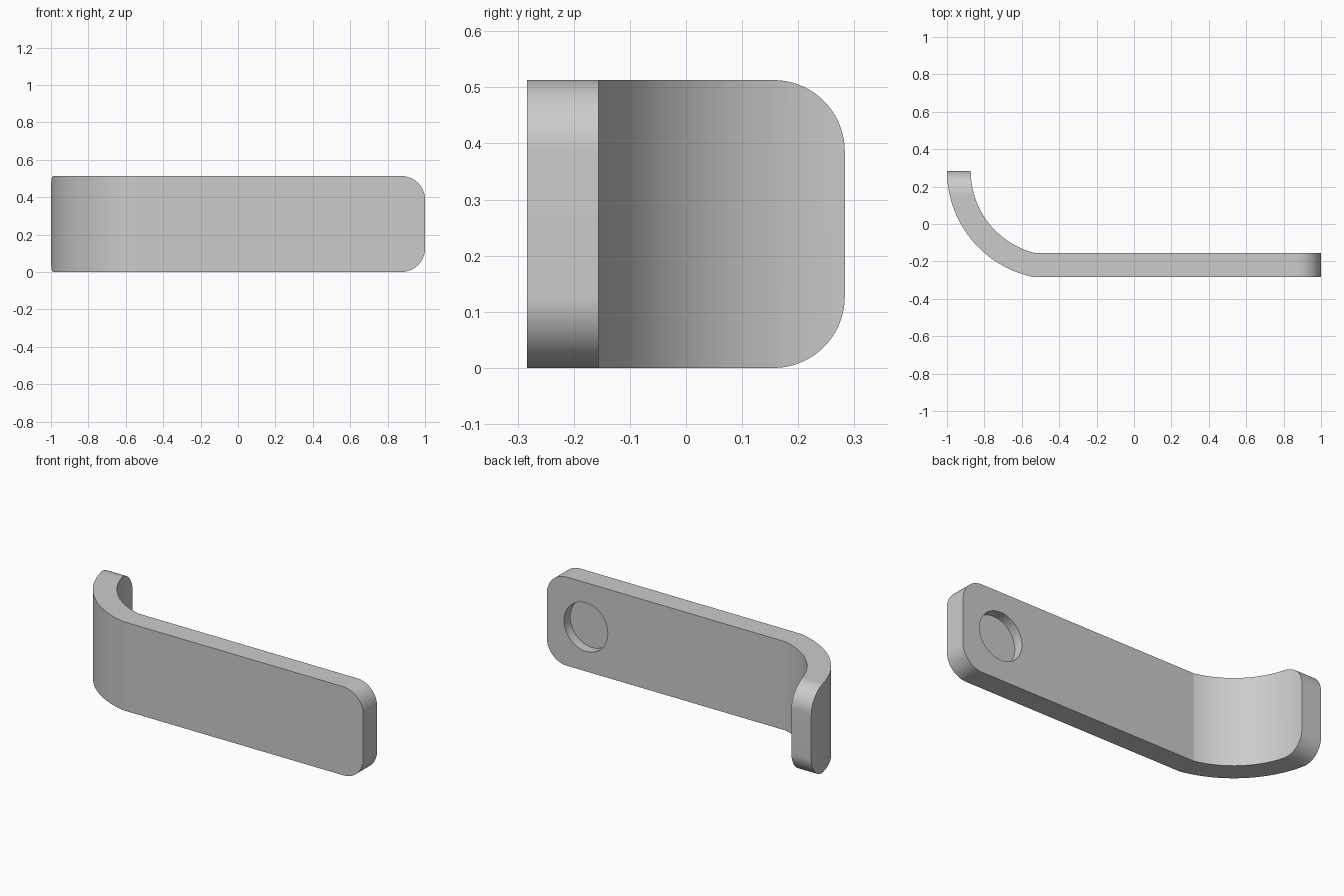
import bpy, bmesh, math
from mathutils import Vector

HEIGHT, THICK, CORNER = 0.513, 0.127, 0.127
FRONT, BACK = -0.283, 0.283
BEND_X, BEND_R = -0.422, 0.578      # bend centre and outer radius

if "Cube" in bpy.data.objects:
    bpy.data.objects.remove(bpy.data.objects["Cube"])

grey = bpy.data.materials.new("plain grey")
grey.use_nodes = True
colour = (0.6, 0.6, 0.6, 1)
grey.diffuse_color = colour
grey.node_tree.nodes["Principled BSDF"].inputs["Base Color"].default_value = colour


def arc(cx, cy, r, start, end, steps):
    """Points on a circular arc, angles in radians."""
    angles = [start + (end - start) * i / steps for i in range(steps + 1)]
    return [(cx + r * math.cos(a), cy + r * math.sin(a)) for a in angles]


def prism(name, outline, place, low, high):
    """Extrude a 2D outline; place(u, v, w) gives the 3D position."""
    bm = bmesh.new()
    face = bm.faces.new([bm.verts.new(place(u, v, low)) for u, v in outline])
    sweep = Vector(place(0, 0, high)) - Vector(place(0, 0, low))
    new = bmesh.ops.extrude_face_region(bm, geom=[face])["geom"]
    bmesh.ops.translate(bm, vec=sweep,
                        verts=[g for g in new if isinstance(g, bmesh.types.BMVert)])
    bmesh.ops.recalc_face_normals(bm, faces=bm.faces)
    mesh = bpy.data.meshes.new(name)
    bm.to_mesh(mesh)
    bm.free()
    mesh.materials.append(grey)
    obj = bpy.data.objects.new(name, mesh)
    bpy.context.collection.objects.link(obj)
    return obj


def rounded_end(limit):
    """Rectangle of the plate's height with two rounded corners at u = limit."""
    u = limit - CORNER
    return ([(-2, 0)] + arc(u, CORNER, CORNER, -math.pi / 2, 0, 18)
            + arc(u, HEIGHT - CORNER, CORNER, 0, math.pi / 2, 18) + [(-2, HEIGHT)])


def bend(radius, y_end):
    """Arc from the hooked end to where it meets the straight plate."""
    stop = math.pi + math.asin((BACK - y_end) / radius)
    return arc(BEND_X, BACK, radius, math.pi, stop, 36)


def combine(target, cutter, operation):
    mod = target.modifiers.new(cutter.name, "BOOLEAN")
    mod.object, mod.operation, mod.solver = cutter, operation, "EXACT"
    bpy.context.view_layer.objects.active = target
    bpy.ops.object.modifier_apply(modifier=mod.name)
    bpy.data.objects.remove(cutter)


# Curved plate, oversized at the ends and trimmed below
outer = bend(BEND_R, FRONT)
inner = bend(BEND_R - THICK, FRONT + THICK)
outline = ([(outer[0][0], BACK + 0.1)] + outer + [(1.1, FRONT), (1.1, FRONT + THICK)]
           + inner[::-1] + [(inner[0][0], BACK + 0.1)])
plate = prism("bent_plate", outline, lambda u, v, w: (u, v, w), -0.1, HEIGHT + 0.1)

# Rounded corners at the straight end and at the hooked end
combine(plate, prism("straight_end_trim", rounded_end(1.0),
                     lambda u, v, w: (u, w, v), -1, 1), "INTERSECT")
combine(plate, prism("hooked_end_trim", rounded_end(BACK),
                     lambda u, v, w: (w, u, v), -1.5, 1.5), "INTERSECT")

# Shallow round recess in the back face
circle = arc(0.75, HEIGHT / 2, 0.14, 0, math.tau, 64)[:-1]
combine(plate, prism("round_recess", circle, lambda u, v, w: (u, w, v),
                     FRONT + THICK - 0.056, 0.1), "DIFFERENCE")

# Smooth curves, keeping the crease where the bend begins
bpy.ops.object.select_all(action="DESELECT")
plate.select_set(True)
bpy.context.view_layer.objects.active = plate
bpy.ops.object.shade_smooth_by_angle(angle=math.radians(8))
